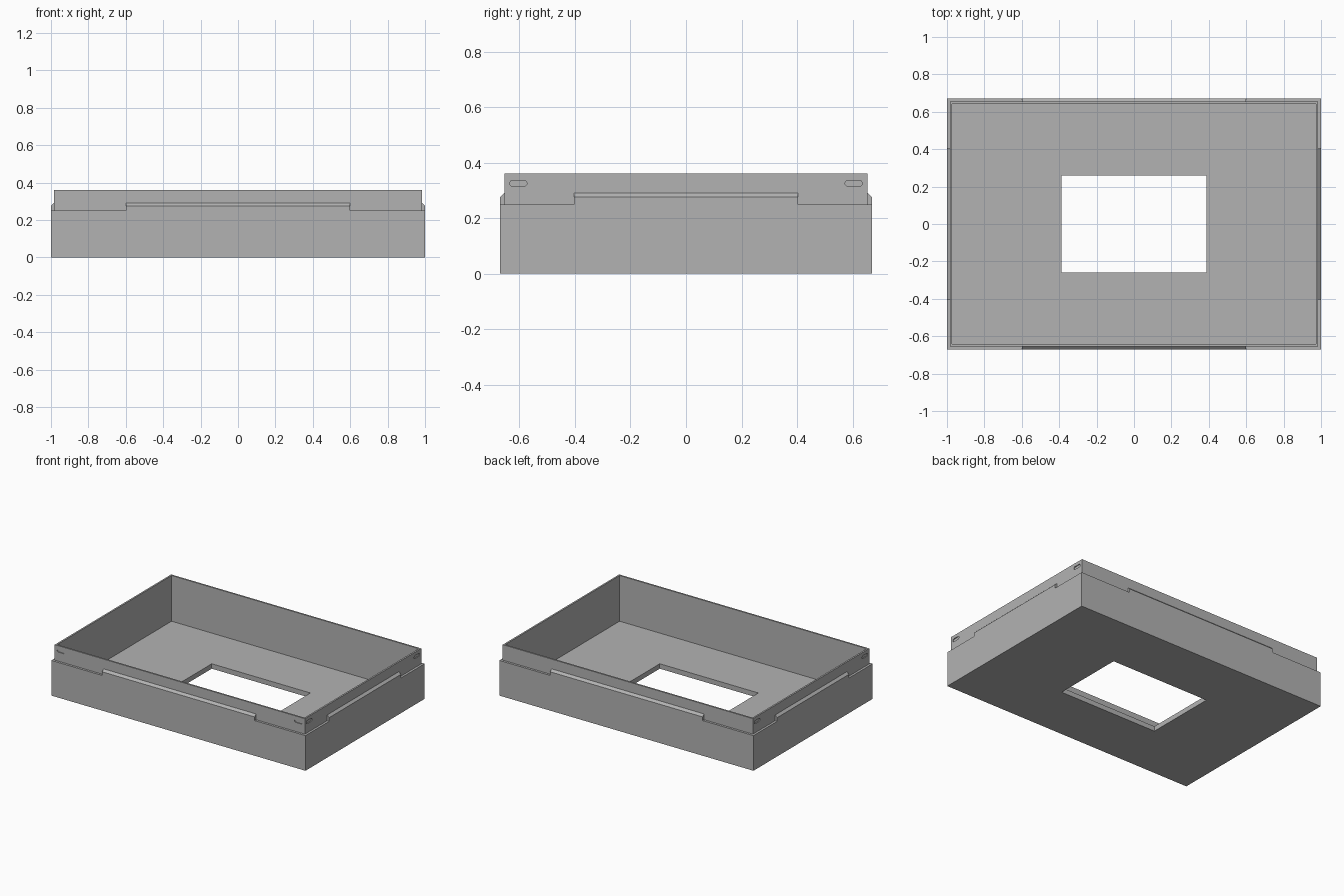
import bpy
import bmesh
from math import cos, sin, pi
from mathutils import Matrix

cube = bpy.data.objects.get("Cube")
if cube:
    bpy.data.objects.remove(cube, do_unlink=True)

HALF_X, HALF_Y = 1.0, 0.67      # outer shell
STEP = 0.016                    # ledge width around the lip
WALL = 0.028                    # full wall thickness
FLOOR, LEDGE, TOP = 0.035, 0.25, 0.36

grey = bpy.data.materials.new("plain grey")
grey.use_nodes = True
colour = (0.45, 0.45, 0.45, 1)
grey.diffuse_color = colour
grey.node_tree.nodes["Principled BSDF"].inputs["Base Color"].default_value = colour


def finish(name, bm):
    bmesh.ops.recalc_face_normals(bm, faces=bm.faces)
    mesh = bpy.data.meshes.new(name)
    bm.to_mesh(mesh)
    bm.free()
    mesh.materials.append(grey)
    obj = bpy.data.objects.new(name, mesh)
    bpy.context.collection.objects.link(obj)
    return obj


def extrude_profile(name, points, direction, matrix):
    """Closed solid from a flat outline, moved into place by a matrix."""
    bm = bmesh.new()
    face = bm.faces.new([bm.verts.new(p) for p in points])
    out = bmesh.ops.extrude_face_region(bm, geom=[face], use_keep_orig=True)
    verts = [v for v in out["geom"] if isinstance(v, bmesh.types.BMVert)]
    bmesh.ops.translate(bm, verts=verts, vec=direction)
    bm.transform(matrix)
    return finish(name, bm)


def loft_rings(name, rings):
    """Closed band through rectangular rings (half x, half y, z)."""
    bm = bmesh.new()
    loops = [[bm.verts.new((sx * x, sy * y, z))
              for sx, sy in ((-1, -1), (1, -1), (1, 1), (-1, 1))]
             for x, y, z in rings]
    for i, low in enumerate(loops):
        high = loops[(i + 1) % len(loops)]
        for k in range(4):
            n = (k + 1) % 4
            bm.faces.new((low[k], low[n], high[n], high[k]))
    return finish(name, bm)


# Tray: floor with a window, stepped outer wall and thin raised lip
window = (0.388, 0.259)
lip = (HALF_X - STEP, HALF_Y - STEP)
inside = (HALF_X - WALL, HALF_Y - WALL)
tray = loft_rings("tray", [
    (*window, 0), (HALF_X, HALF_Y, 0), (HALF_X, HALF_Y, LEDGE),
    (*lip, LEDGE), (*lip, TOP), (*inside, TOP),
    (*inside, FLOOR), (*window, FLOOR)])

# One bevelled tab and two shallow latch grooves on every side
sides = [("front", 0, HALF_Y, HALF_X, 0.6), ("left", 1, HALF_X, HALF_Y, 0.403),
         ("back", 2, HALF_Y, HALF_X, 0.6), ("right", 3, HALF_X, HALF_Y, 0.403)]
for name, turn, reach, span, half_tab in sides:
    spin = Matrix.Rotation(turn * pi / 2, 4, "Z")
    tab = [(-half_tab, -reach, LEDGE), (-half_tab, -reach, 0.276),
           (-half_tab, STEP - reach, 0.291), (-half_tab, STEP - reach, LEDGE)]
    extrude_profile(name + "_tab", tab, (2 * half_tab, 0, 0), spin)

    for end in (-1, 1):
        middle = end * (span - 0.066)
        outline = []
        for i in range(12):
            angle = (i + 0.5) * pi / 6
            shift = 0.02 if cos(angle) > 0 else -0.02
            outline.append((middle + shift + 0.011 * cos(angle), -reach,
                            0.325 + 0.011 * sin(angle)))
        cutter = extrude_profile(name + "_groove_cutter", outline,
                                 (0, STEP + 0.006, 0), spin)
        cutter.hide_render = True
        cutter.hide_viewport = True
        cut = tray.modifiers.new("latch groove", "BOOLEAN")
        cut.operation = "DIFFERENCE"
        cut.solver = "EXACT"
        cut.object = cutter
